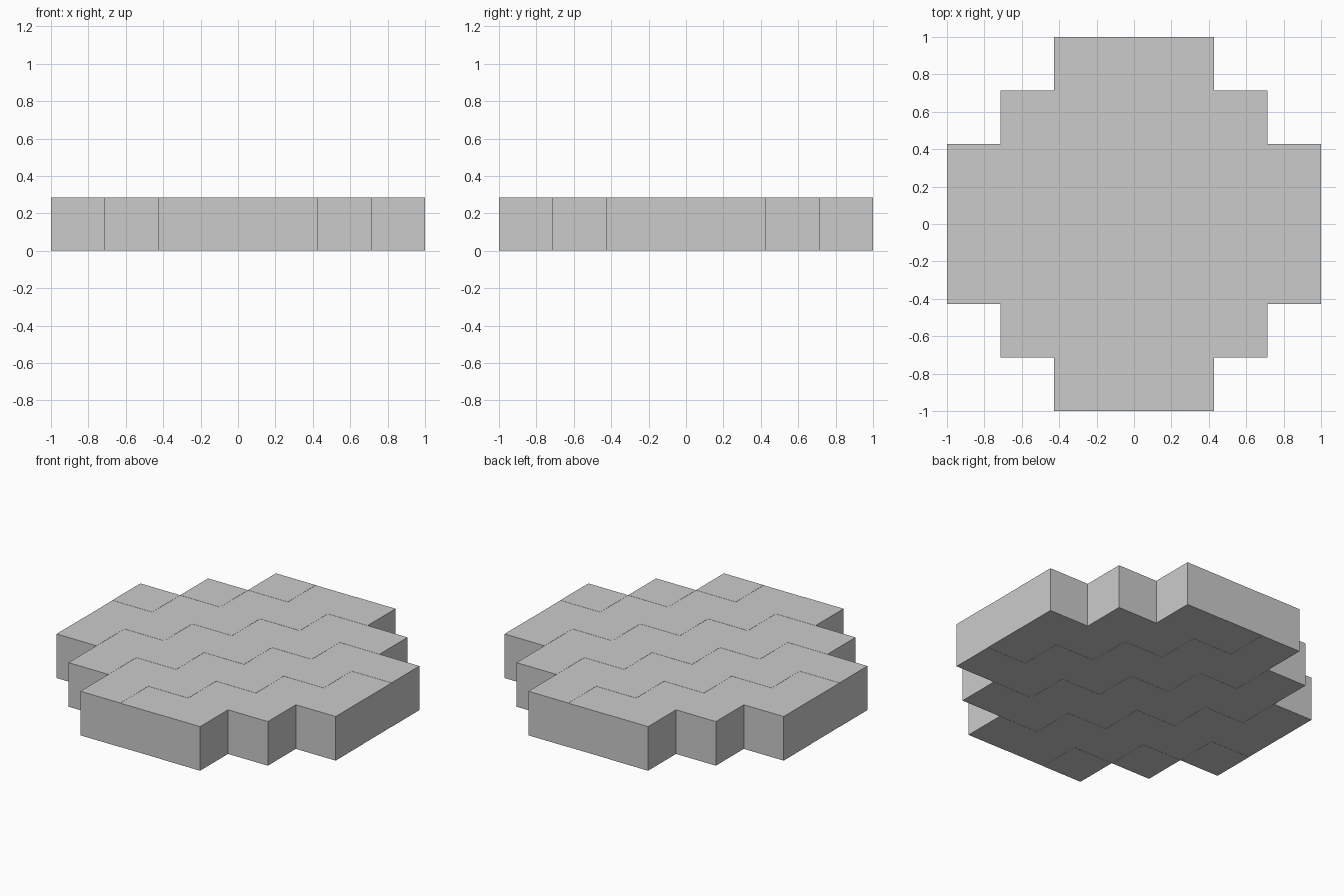
import bpy, bmesh
from mathutils import Matrix, Vector

if "Cube" in bpy.data.objects:
    bpy.data.objects.remove(bpy.data.objects["Cube"])

U = 2 / 7                      # block edge; the disc is seven blocks across
HALF = {0: 3, 1: 3, 2: 2, 3: 1}  # half-width in blocks for each row distance


def blocks(name, parity, height):
    """One checkerboard half of the stepped disc, joined into an object."""
    bm = bmesh.new()
    for j in range(-3, 4):
        w = HALF[abs(j)]
        for i in range(-w, w + 1):
            if (i + j) % 2 == parity:
                m = Matrix.Translation(Vector((i * U, j * U, U / 2)))
                m = m @ Matrix.Diagonal((U, U, height, 1))
                bmesh.ops.create_cube(bm, size=1, matrix=m)
    mesh = bpy.data.meshes.new(name)
    bm.to_mesh(mesh)
    bm.free()
    obj = bpy.data.objects.new(name, mesh)
    bpy.context.collection.objects.link(obj)
    return obj


# Alternating blocks; one set sits a hair proud, giving the faint seams
# (centre block and every diagonal neighbour are the proud ones)
blocks("proud_blocks", 0, U)
blocks("inset_blocks", 1, U - 0.002)
